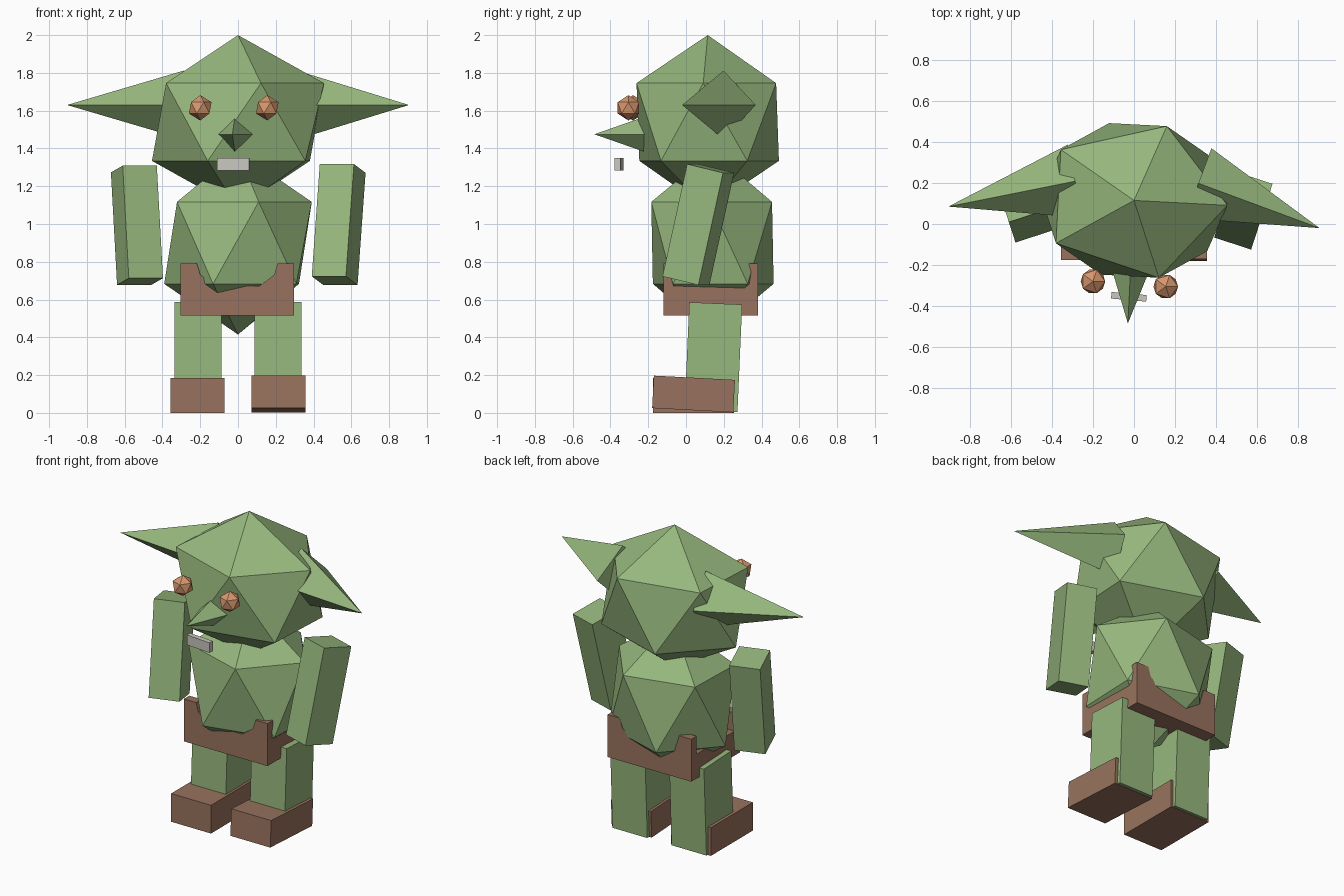
import bpy
import bmesh
from math import radians
from mathutils import Vector, Matrix, Euler

default = bpy.data.objects.get("Cube")
if default:
    bpy.data.objects.remove(default, do_unlink=True)


def material(name, r, g, b):
    m = bpy.data.materials.new(name)
    m.use_nodes = True
    m.diffuse_color = (r, g, b, 1)
    m.node_tree.nodes["Principled BSDF"].inputs["Base Color"].default_value = (r, g, b, 1)
    return m


GREEN = material("green skin", 0.305, 0.474, 0.205)
BROWN = material("brown leather", 0.314, 0.171, 0.112)
ORANGE = material("orange eye", 0.68, 0.31, 0.155)
GREY = material("pale grey", 0.58, 0.57, 0.52)


def finish(bm, name, mat):
    bmesh.ops.recalc_face_normals(bm, faces=bm.faces)
    mesh = bpy.data.meshes.new(name)
    bm.to_mesh(mesh)
    bm.free()
    mesh.materials.append(mat)
    obj = bpy.data.objects.new(name, mesh)
    bpy.context.collection.objects.link(obj)
    return obj


def place(centre, size, tilt=0, turn=0):
    rot = Euler((radians(tilt), 0, radians(turn)))
    return Matrix.LocRotScale(Vector(centre), rot, Vector(size))


def box(name, mat, centre, size, tilt=0, turn=0):
    bm = bmesh.new()
    bmesh.ops.create_cube(bm, size=1, matrix=place(centre, size, tilt, turn))
    return finish(bm, name, mat)


def ball(name, mat, centre, radii, turn=0):
    # Twenty-sided ball with one corner straight up
    bm = bmesh.new()
    bmesh.ops.create_icosphere(bm, subdivisions=1, radius=1,
                               matrix=place(centre, radii, 0, turn))
    return finish(bm, name, mat)


def spike(name, mat, tip, inward, length, radius):
    # Four-sided pyramid, with corners above, below and at both sides
    tip, axis, up = Vector(tip), Vector(inward).normalized(), Vector((0, 0, 1))
    side = axis.cross(up)
    base = tip + axis * length
    bm = bmesh.new()
    point = bm.verts.new(tip)
    ring = [bm.verts.new(base + d * radius) for d in (up, side, -up, -side)]
    bm.faces.new(ring)
    for i in range(4):
        bm.faces.new((point, ring[i], ring[(i + 1) % 4]))
    return finish(bm, name, mat)


def prism(name, mat, profile, y0, y1):
    # Extrude an x-z profile along y
    bm = bmesh.new()
    face = bm.faces.new([bm.verts.new((x, y0, z)) for x, z in profile])
    moved = bmesh.ops.extrude_face_region(bm, geom=[face])["geom"]
    verts = [v for v in moved if isinstance(v, bmesh.types.BMVert)]
    bmesh.ops.translate(bm, verts=verts, vec=(0, y1 - y0, 0))
    return finish(bm, name, mat)


# Head and body
ball("head", GREEN, (0, 0.115, 1.54), (0.51, 0.435, 0.46), -3)
ball("body", GREEN, (0, 0.14, 0.9), (0.437, 0.376, 0.485), -2)

# Face
ball("left_eye", ORANGE, (0.155, -0.305, 1.615), (0.067,) * 3)
ball("right_eye", ORANGE, (-0.2, -0.28, 1.615), (0.067,) * 3)
spike("nose", GREEN, (-0.03, -0.485, 1.475), (0.05, 1, 0), 0.3, 0.105)
box("mouth", GREY, (-0.025, -0.355, 1.317), (0.172, 0.032, 0.065), 0, -5)

# Ears
spike("left_ear", GREEN, (0.905, -0.02, 1.63), (-1, 0.37, 0), 0.63, 0.182)
spike("right_ear", GREEN, (-0.905, 0.085, 1.63), (1, 0.2, 0), 0.63, 0.182)

# Arms, hanging forward and turned outward
box("left_arm", GREEN, (0.533, 0.065, 0.997), (0.19, 0.205, 0.61), -13, -18)
box("right_arm", GREEN, (-0.535, 0.085, 0.993), (0.19, 0.205, 0.605), -10, 18)

# Legs and shoes
for side, s in (("left", 1), ("right", -1)):
    box(side + "_leg", GREEN, (s * 0.212, 0.145, 0.295), (0.25, 0.28, 0.57), -2.5)
box("left_shoe", BROWN, (0.214, 0.04, 0.1), (0.286, 0.43, 0.172), -3)
box("right_shoe", BROWN, (-0.214, 0.04, 0.092), (0.286, 0.43, 0.183))

# Belt with a raised post at each corner
box("belt", BROWN, (-0.004, 0.13, 0.594), (0.6, 0.5, 0.158))
for side, s in (("left", 1), ("right", -1)):
    post = [(s * x - 0.004, z) for x, z in
            ((0.3, 0.66), (0.3, 0.79), (0.213, 0.79), (0.195, 0.73), (0.1, 0.66))]
    prism("front_" + side + "_belt_post", BROWN, post, -0.12, -0.065)
    prism("back_" + side + "_belt_post", BROWN, post, 0.325, 0.38)
